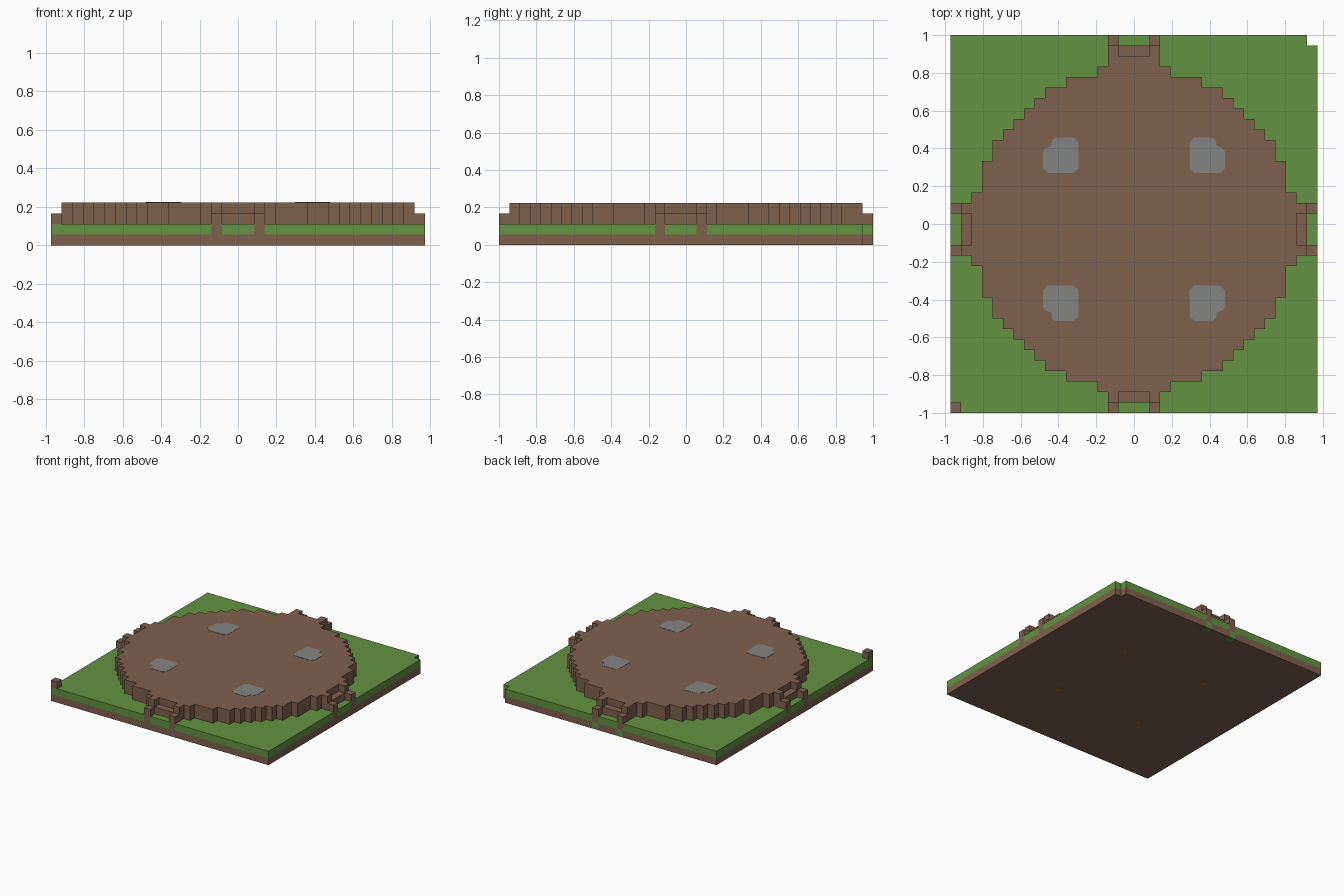
import bpy
import bmesh
from mathutils import Vector

cube = bpy.data.objects.get("Cube")
if cube:
    bpy.data.objects.remove(cube, do_unlink=True)

U = 2 / 36            # edge of one block
NX, NY = 35, 36       # blocks along x and y
C = 17                # centre block of the round platform


def material(name, rgb):
    """Flat material from 0-255 display colour."""
    lin = [((v / 255 + 0.055) / 1.055) ** 2.4 for v in rgb]
    mat = bpy.data.materials.new(name)
    mat.use_nodes = True
    mat.diffuse_color = (*lin, 1)
    bsdf = mat.node_tree.nodes["Principled BSDF"]
    bsdf.inputs["Base Color"].default_value = (*lin, 1)
    bsdf.inputs["Roughness"].default_value = 1
    return mat


EARTH = material("earth_brown", (127, 97, 79))
GRASS = material("grass_green", (99, 147, 66))
STONE = material("stone_grey", (132, 132, 130))
EMBER = material("ember_orange", (180, 100, 30))


def finish(bm, name, mat):
    mesh = bpy.data.meshes.new(name)
    bm.to_mesh(mesh)
    bm.free()
    mesh.materials.append(mat)
    obj = bpy.data.objects.new(name, mesh)
    bpy.context.collection.objects.link(obj)
    return obj


def blocks(name, cells, mat):
    """Outer skin of a set of unit blocks, with flat areas merged."""
    bm = bmesh.new()
    for cell in cells:
        for axis in range(3):
            for side in (0, 1):
                near = list(cell)
                near[axis] += 2 * side - 1
                if tuple(near) in cells:
                    continue
                ring = [(0, 0), (1, 0), (1, 1), (0, 1)]
                if not side:
                    ring.reverse()
                verts = []
                for a, b in ring:
                    p = list(cell)
                    p[axis] += side
                    p[(axis + 1) % 3] += a
                    p[(axis + 2) % 3] += b
                    verts.append(bm.verts.new(((p[0] - NX / 2) * U, (p[1] - NY / 2) * U, p[2] * U)))
                bm.faces.new(verts)
    bmesh.ops.remove_doubles(bm, verts=bm.verts, dist=U / 100)
    bmesh.ops.dissolve_limit(bm, angle_limit=0.01, verts=bm.verts, edges=bm.edges)
    bmesh.ops.triangulate(bm, faces=[f for f in bm.faces if len(f.verts) > 4])
    return finish(bm, name, mat)


def plate(name, outline, z, thick, mat):
    """Thin flat plate from an outline."""
    bm = bmesh.new()
    face = bm.faces.new([bm.verts.new((x, y, z)) for x, y in outline])
    face.normal_update()
    if face.normal.z > 0:
        face.normal_flip()
    ext = bmesh.ops.extrude_face_region(bm, geom=[face], use_keep_orig=True)
    top = [v for v in ext["geom"] if isinstance(v, bmesh.types.BMVert)]
    bmesh.ops.translate(bm, verts=top, vec=Vector((0, 0, thick)))
    bmesh.ops.recalc_face_normals(bm, faces=bm.faces)
    return finish(bm, name, mat)


# Ground slabs, with one corner block missing
ground = {(i, j) for i in range(NX) for j in range(NY)} - {(NX - 1, NY - 1)}
earth = {(i, j, 0) for i, j in ground}
grass = {(i, j, 1) for i, j in ground}

# Round stepped platform, two blocks high
platform = {(i, j, k) for i in range(NX) for j in range(NY) for k in (2, 3)
            if (i - C) ** 2 + (j - C) ** 2 <= 237}
# Short neck at the back
platform |= {(i, C + 16, k) for i in range(C - 2, C + 3) for k in (2, 3)}

# Four stairways: a low step between two stepped rails
for side, (dx, dy, d) in {"front": (0, -1, 16), "right": (-1, 0, 16),
                          "left": (1, 0, 16), "back": (0, 1, 17)}.items():
    stair = set()
    for t in range(-2, 3):
        i, j = C + dx * d + abs(dy) * t, C + dy * d + abs(dx) * t
        stair.add((i, j, 2))
        if abs(t) == 2:
            stair |= {(i, j, 3), (i + dx, j + dy, 2), (i + dx, j + dy, 1)}
            grass.discard((i + dx, j + dy, 1))
            if side == "back":
                # Turf below the back posts
                earth.discard((i, j + 1, 0))
                grass.add((i, j + 1, 0))
    blocks(side + "_stair", stair, EARTH)

blocks("earth_slab", earth, EARTH)
blocks("grass_slab", grass, GRASS)
blocks("round_platform", platform, EARTH)
blocks("corner_block", {(0, 0, 2)}, EARTH)

# Stone patches on the platform, notched at the outer corner
patch = [(-.093, -.07), (-.07, -.093), (.07, -.093), (.093, -.07), (.093, .02),
         (.08, .038), (.05, .05), (.045, .08), (.03, .093), (-.07, .093),
         (-.093, .07)]
for sx, x_name in ((1, "left"), (-1, "right")):
    for sy, y_name in ((1, "back"), (-1, "front")):
        where = y_name + "_" + x_name
        outline = [(sx * (.388 + x), -U / 2 + sy * (.392 + y)) for x, y in patch]
        plate(where + "_stone_patch", outline, 4 * U, .002, STONE)
        # Small ember spot on the underside
        cx, cy, r = sx * .38, -U / 2 + sy * .38, .022
        spot = [(cx - r, cy - r), (cx + r, cy - r), (cx + r, cy + r), (cx - r, cy + r)]
        plate(where + "_ember", spot, -.001, .002, EMBER)
